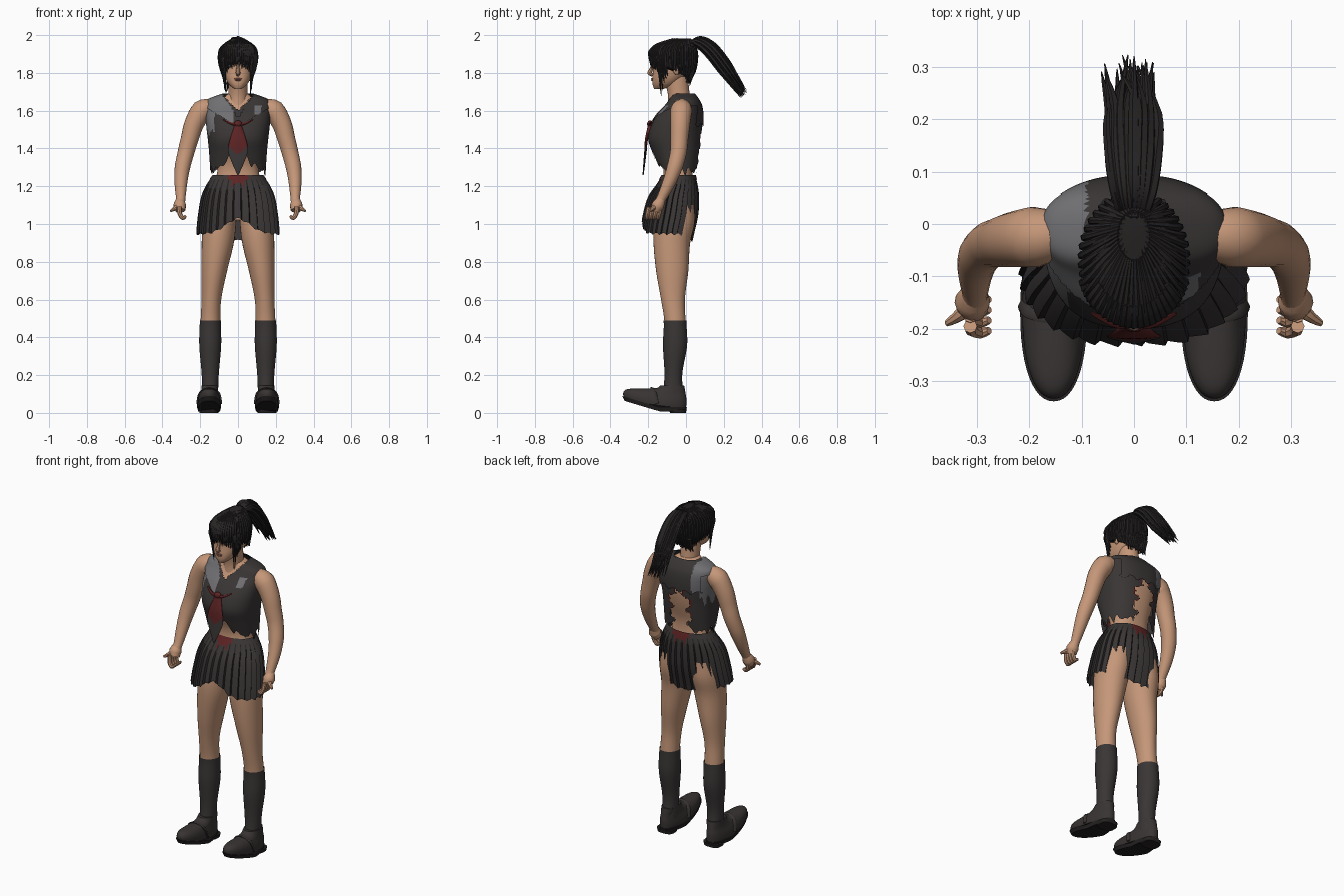
import bpy, bmesh, math, random
from mathutils import Vector

random.seed(4)
if "Cube" in bpy.data.objects:
    bpy.data.objects.remove(bpy.data.objects["Cube"])
FRONT = -math.pi / 2
parts = []


def material(name, r, g, b):
    m = bpy.data.materials.new(name)
    m.use_nodes = True
    m.diffuse_color = (r, g, b, 1)
    bsdf = m.node_tree.nodes["Principled BSDF"]
    bsdf.inputs["Base Color"].default_value = (r, g, b, 1)
    bsdf.inputs["Roughness"].default_value = 0.8
    return m


skin = material("skin", .56, .31, .19)
cloth = material("dark cloth", .042, .036, .036)
fold = material("fold black", .018, .015, .015)
grey = material("worn grey", .16, .16, .17)
red = material("dark red", .11, .017, .017)
hair = material("hair", .02, .017, .017)
leather = material("shoe leather", .04, .034, .033)
lip = material("lips", .34, .13, .1)
white = material("eye white", .5, .46, .43)


def finish(bm, name, mats, rule=None, mirror=False):
    bmesh.ops.recalc_face_normals(bm, faces=bm.faces[:])
    if rule:
        for f in bm.faces:
            f.material_index = rule(f.calc_center_median())
    me = bpy.data.meshes.new(name)
    bm.to_mesh(me)
    bm.free()
    for m in mats:
        me.materials.append(m)
    ob = bpy.data.objects.new(name, me)
    bpy.context.collection.objects.link(ob)
    if mirror:
        ob.modifiers.new("Mirror", 'MIRROR').use_clip = False
    parts.append(ob)
    return ob


def at(prof, z):
    """Smoothly interpolate a profile of (z, centre x, half width, front y, back y)."""
    z = min(max(z, prof[0][0]), prof[-1][0])
    i = next(k for k in range(len(prof) - 1) if z <= prof[k + 1][0])
    a, b = prof[i], prof[i + 1]
    o, c = prof[max(i - 1, 0)], prof[min(i + 2, len(prof) - 1)]
    d = b[0] - a[0]
    u = (z - a[0]) / d
    out = []
    for k in range(1, 5):
        m0 = (b[k] - o[k]) / (b[0] - o[0]) * d
        m1 = (c[k] - a[k]) / (c[0] - a[0]) * d
        e = b[k] - a[k]
        out.append(a[k] + u * (m0 + u * (3 * e - 2 * m0 - m1 + u * (m0 + m1 - 2 * e))))
    return out


def surf(prof, t, z, off=0, p=1):
    cx, rx, yf, yb = at(prof, z)
    c, s = (math.copysign(abs(v) ** p, v) for v in (math.cos(t), math.sin(t)))
    return Vector((cx + (rx + off) * c, (yf + yb) / 2 + ((yb - yf) / 2 + off) * s, z))


def shell(name, prof, mats, z0=None, z1=None, n=48, rows=24, off=0, p=1,
          warp=None, keep=None, rule=None, cap=False, mirror=False):
    lo = z0 if callable(z0) else lambda t: prof[0][0] if z0 is None else z0
    hi = prof[-1][0] if z1 is None else z1
    bm = bmesh.new()
    rings = []
    for j in range(rows + 1):
        ring = []
        for i in range(n):
            t = 2 * math.pi * i / n
            z = lo(t) + (hi - lo(t)) * j / rows
            v = surf(prof, t, z, off(t, z) if callable(off) else off, p)
            ring.append(bm.verts.new(warp(v) if warp else v))
        rings.append(ring)
    for a, b in zip(rings, rings[1:]):
        for i in range(n):
            bm.faces.new((a[i], a[(i + 1) % n], b[(i + 1) % n], b[i]))
    if cap:
        bm.faces.new(rings[0][::-1])
        bm.faces.new(rings[-1])
    if keep:
        bad = [f for f in bm.faces if not keep(f.calc_center_median())]
        bmesh.ops.delete(bm, geom=bad, context='FACES')
    return finish(bm, name, mats, rule, mirror)


def tube(bm, pts, radii, n=8, sub=4, flat=1):
    """Tapered tube along a smoothed path."""
    P = [Vector(q) for q in pts]
    path, rad = [], []
    for i in range(len(P) - 1):
        o, c = P[max(i - 1, 0)], P[min(i + 2, len(P) - 1)]
        for k in range(sub + (i == len(P) - 2)):
            u = k / sub
            m0, m1, e = (P[i + 1] - o) / 2, (c - P[i]) / 2, P[i + 1] - P[i]
            path.append(P[i] + u * (m0 + u * (3 * e - 2 * m0 - m1 + u * (m0 + m1 - 2 * e))))
            rad.append(radii[i] + (radii[i + 1] - radii[i]) * u)
    side, rings = None, []
    for i, q in enumerate(path):
        d = (path[min(i + 1, len(path) - 1)] - path[max(i - 1, 0)]).normalized()
        side = d.orthogonal() if side is None else side - d * side.dot(d)
        side.normalize()
        up = d.cross(side)
        angles = [2 * math.pi * k / n for k in range(n)]
        rings.append([bm.verts.new(q + rad[i] * (side * math.cos(a) + up * math.sin(a) * flat)) for a in angles])
    for a, b in zip(rings, rings[1:]):
        for k in range(n):
            bm.faces.new((a[k], a[(k + 1) % n], b[(k + 1) % n], b[k]))
    bm.faces.new(rings[0][::-1])
    bm.faces.new(rings[-1])


def ball(name, centre, size, mat, mirror=False):
    bm = bmesh.new()
    bmesh.ops.create_uvsphere(bm, u_segments=16, v_segments=10, radius=1)
    for v in bm.verts:
        v.co = Vector(centre) + v.co * Vector(size)
    finish(bm, name, [mat], mirror=mirror)


# Body, neck and head
body = [(1.02, 0, .15, -.16, .04), (1.12, 0, .16, -.15, .05), (1.25, 0, .115, -.12, .035),
        (1.32, 0, .108, -.125, .035), (1.42, 0, .13, -.165, .06), (1.5, 0, .145, -.165, .073),
        (1.58, 0, .15, -.13, .073), (1.64, 0, .135, -.09, .06), (1.67, 0, .08, -.08, .035), (1.69, 0, .05, -.08, .02)]
shell("torso", body, [skin], p=.85, cap=True)
neck = [(1.6, 0, .06, -.1, .03), (1.68, 0, .052, -.095, .02), (1.78, 0, .052, -.12, .01)]
shell("neck", neck, [skin], rows=8, n=24)
face = [(1.715, 0, .02, -.168, -.12), (1.735, 0, .045, -.176, -.06), (1.77, 0, .066, -.178, -.02),
        (1.82, 0, .077, -.174, .02), (1.88, 0, .08, -.178, .04), (1.93, 0, .07, -.16, .03), (1.96, 0, .03, -.11, 0)]
shell("head", face, [skin], p=.85, cap=True)
eye = surf(face, FRONT + .4, 1.838, p=.85)
ball("eye_white", eye, (.014, .005, .0065), white, True)
ball("iris", eye + Vector((0, -.003, 0)), (.006, .004, .006), fold, True)
ball("upper_lip", (0, -.176, 1.769), (.02, .008, .004), lip)
ball("lower_lip", (0, -.176, 1.762), (.016, .009, .005), lip)
ball("ear", (.078, -.05, 1.82), (.01, .018, .03), skin, True)
bm = bmesh.new()
tube(bm, [(0, -.172, 1.85), (0, -.186, 1.815), (0, -.192, 1.8), (0, -.176, 1.788)], [.007, .01, .013, .008])
finish(bm, "nose", [skin])
bm = bmesh.new()
for z, r in ((1.846, .003), (1.862, .0035)):
    tube(bm, [surf(face, FRONT + a, z, .002, .85) for a in (.2, .4, .6)], [r, r, r / 2], n=6)
finish(bm, "lashes_and_brows", [fold], mirror=True)

# Arms with curled fingers
bm = bmesh.new()
tube(bm, [(.14, -.02, 1.615), (.19, -.025, 1.6), (.232, -.03, 1.53), (.256, -.035, 1.45), (.275, -.04, 1.38),
          (.294, -.06, 1.3), (.302, -.09, 1.22), (.303, -.128, 1.14), (.305, -.145, 1.11)],
     [.045, .058, .052, .047, .044, .041, .034, .025, .024], n=20)
tube(bm, [(.305, -.13, 1.13), (.308, -.148, 1.1), (.304, -.162, 1.07)], [.022, .034, .026], n=14)
for k in range(4):
    y = -.135 - .02 * k
    tube(bm, [(.312, y, 1.09), (.308, y - .008, 1.055), (.292, y - .012, 1.032), (.276, y - .008, 1.042)],
         [.013, .012, .011, .007])
tube(bm, [(.31, -.15, 1.1), (.33, -.172, 1.085), (.357, -.19, 1.068)], [.014, .013, .006])
finish(bm, "arm", [skin], mirror=True)

# Legs, socks and shoes
leg = [(.08, .148, .038, -.12, -.015), (.2, .147, .041, -.11, -.024), (.36, .147, .054, -.118, .002),
       (.48, .146, .052, -.114, -.002), (.6, .141, .052, -.132, -.006), (.75, .126, .068, -.158, .012),
       (.9, .107, .085, -.172, .022), (1, .1, .09, -.17, .045), (1.1, .09, .085, -.15, .045)]
shell("leg", leg, [skin], z0=.45, n=32, mirror=True)
shell("sock", leg, [cloth], z1=.49, off=.004, n=32, mirror=True)


def toe_lift(v):
    return v + Vector((0, 0, .3 * max(0, -v.y - .14)))


shoe = [(.025, .153, .058, -.33, 0), (.05, .153, .06, -.332, .002), (.075, .153, .056, -.31, .002),
        (.1, .152, .048, -.24, -.002), (.125, .15, .044, -.16, -.006), (.145, .149, .043, -.135, -.01)]
sole = [(.008, .153, .058, -.325, 0), (.03, .153, .064, -.338, .004)]
heel = [(0, .153, .05, -.085, 0), (.02, .153, .054, -.09, .003)]
shell("shoe", shoe, [leather], warp=toe_lift, rows=14, p=.9, cap=True, mirror=True)
shell("sole", sole, [fold], warp=toe_lift, rows=2, p=.9, cap=True, mirror=True)
shell("heel", heel, [fold], rows=2, p=.7, cap=True, mirror=True)
bm = bmesh.new()
tube(bm, [(.095, -.15, .05), (.107, -.165, .105), (.153, -.175, .128), (.198, -.165, .105), (.211, -.15, .05)],
     [.016] * 5, flat=.4)
finish(bm, "shoe_strap", [leather], mirror=True)

# Pleated skirt with ragged hem
skirt = [(.88, 0, .215, -.235, .025), (.95, 0, .217, -.24, .04), (1.05, 0, .208, -.225, .062),
         (1.15, 0, .19, -.195, .066), (1.21, 0, .165, -.155, .06), (1.26, 0, .13, -.125, .048)]
PLEATS = 30


def phase(t):
    return (t * PLEATS / (2 * math.pi) + .01) % 1


def skirt_hem(t):
    s = math.sin(t)
    arch = .08 * math.exp(-(math.cos(t) / .42) ** 2) if s < 0 else -.035 * s ** 4
    return .94 + arch + .012 * abs(math.sin(11 * t))


def pleat(t, z):
    return .011 * (phase(t) - .5) * min(1, (1.26 - z) * 8)


def skirt_rule(c):
    if abs(c.x) < .035 and c.z > 1.215 - .4 * abs(c.x):
        return 2
    _, rx, yf, yb = at(skirt, c.z)
    t = math.atan2((c.y - (yf + yb) / 2) / (yb - yf) * 2, c.x / rx)
    return 1 if phase(t) > .84 else 0


shell("skirt", skirt, [cloth, fold, red], z0=skirt_hem, n=PLEATS * 6, rows=16, off=pleat, rule=skirt_rule)
shell("waistband", skirt, [cloth, red], z0=1.235, z1=1.26, off=.004, rows=3,
      rule=lambda c: 1 if abs(c.x) < .06 else 0)

# Torn sleeveless blouse, open at the neck and back
shirt = [(1.25, 0, .145, -.13, .055), (1.38, 0, .153, -.178, .073), (1.45, 0, .16, -.2, .08),
         (1.52, 0, .168, -.185, .085), (1.58, 0, .172, -.15, .085), (1.63, 0, .17, -.105, .077),
         (1.66, 0, .155, -.085, .062), (1.69, 0, .075, -.075, .04)]


def shirt_hem(t):
    arch = .085 * math.exp(-(math.cos(t) / .5) ** 2) if math.sin(t) < 0 else 0
    return 1.26 + arch + .035 * abs(math.sin(6.5 * t + 1)) + .012 * math.sin(17 * t)


def hole(c):
    return .055 + .014 * math.sin(c.z * 70) + .008 * math.sin(c.z * 150) - max(0, c.z - 1.46) * .5


def shirt_keep(c):
    if c.y < -.02:
        return c.z < 1.6 + abs(c.x)
    return c.z > 1.55 or abs(c.x + .01) > hole(c)


def shirt_rule(c):
    if c.y > 0 and 1.38 < c.z < 1.55 and abs(c.x + .01) < hole(c) + .01:
        return 2
    return 1 if c.x < -.125 and c.z > 1.47 + .03 * math.sin(c.x * 200 + c.y * 60) else 0


shell("blouse", shirt, [cloth, grey, red], z0=shirt_hem, n=128, rows=48, p=.85, keep=shirt_keep, rule=shirt_rule)


def collar_keep(c):
    x = abs(c.x)
    if c.y < -.02:
        return 1.515 + .6 * x < c.z < 1.56 + 1.6 * x
    return c.z > 1.525 + .01 * math.sin(c.x * 90) and (x < .14 or c.z > 1.63)


def collar_rule(c):
    if c.x < -.02 and c.y < -.02 or c.x < -.09:
        return 1
    return 1 if c.x > .085 and c.x < .125 and c.y < -.02 and 1.58 < c.z < 1.63 else 0


shell("sailor_collar", shirt, [cloth, grey], z0=1.5, n=128, rows=40, off=.008, p=.85,
      keep=collar_keep, rule=collar_rule)

# Neckerchief
tie = [(1.26, 0, .003, -.23, -.224), (1.32, 0, .03, -.226, -.216), (1.385, 0, .052, -.221, -.208),
       (1.45, 0, .042, -.217, -.2), (1.53, 0, .016, -.2, -.17)]
shell("neckerchief", tie, [red, cloth], n=24, cap=True, rule=lambda c: 1 if c.z < 1.37 + abs(c.x) * .8 else 0)
ball("neckerchief_knot", (0, -.19, 1.53), (.022, .016, .018), red)
bm = bmesh.new()
tube(bm, [(0, -.195, 1.525), (.04, -.19, 1.533), (.08, -.17, 1.553)], [.01, .008, .004], flat=.6)
finish(bm, "neckerchief_tails", [red], mirror=True)

# Hair: cap, combed strands, fringe, side locks and ponytail
scalp = [(1.75, 0, .06, -.13, .02), (1.8, 0, .085, -.17, .042), (1.86, 0, .098, -.188, .055),
         (1.92, 0, .094, -.182, .054), (1.96, 0, .066, -.135, .04), (1.982, 0, .025, -.06, .02)]


def hairline(t):
    s = math.sin(t)
    return 1.87 if s < -.55 else 1.83 - .06 * max(0, s + .2)


shell("hair_cap", scalp, [hair], z0=hairline, n=96, cap=True, off=lambda t, z: .003 * math.sin(24 * t))
bm = bmesh.new()
for k in range(44):
    t = 2 * math.pi * k / 44
    lo = hairline(t) - random.uniform(0, .025)
    zs = [lo + (1.98 - lo) * u for u in (0, .25, .5, .75, 1)]
    tube(bm, [surf(scalp, t + .06 * math.sin(9 * z), z, .001) for z in zs], [.002, .007, .008, .007, .004], n=6, sub=3)
finish(bm, "combed_strands", [hair])
bm = bmesh.new()
for k in range(17):
    t = FRONT + (k - 8) * .115
    low = 1.85 - .012 * abs(k - 8) / 2 - random.uniform(0, .015)
    tube(bm, [surf(scalp, t, 1.95), surf(scalp, t, 1.91, .004), surf(scalp, t, low, .002)], [.008, .011, .002], n=6)
for side in (-1, 1):
    for k in range(5):
        t = FRONT + side * (.85 + .09 * k)
        low = 1.69 + .025 * k + random.uniform(-.015, .015)
        mid = surf(scalp, t, 1.82, .004)
        tip = Vector((mid.x * .92, mid.y + .012, low))
        tube(bm, [surf(scalp, t, 1.92), surf(scalp, t, 1.87, .004), mid, tip], [.007, .01, .008, .001], n=6)
for k in range(9):
    x = (k - 4) * .013
    tube(bm, [(x, .04, 1.82), (x, .025, 1.77), (x * 1.2, .02, 1.73 + random.uniform(0, .03))], [.01, .009, .001], n=6)
finish(bm, "fringe_and_locks", [hair])
bm = bmesh.new()
spine = [(.005, 1.945), (.055, 1.968), (.125, 1.925), (.205, 1.825), (.295, 1.7)]
spread = (.35, .75, 1, 1.05, .75)
for k in range(54):
    a, r = random.uniform(0, 2 * math.pi), math.sqrt(random.random())
    reach = random.uniform(-.05, .02)
    flare = random.uniform(-.03, .03)
    pts = []
    for i, (y, z) in enumerate(spine):
        w = r * math.sin(a) * .038 * spread[i]
        end = (i == 4)
        pts.append((r * math.cos(a) * .047 * spread[i] + end * flare, y + w * .7 + end * reach * .7,
                    z + w * .6 - end * reach))
    tube(bm, pts, [.008, .011, .012, .01, .001], n=6)
finish(bm, "ponytail", [hair])
bm = bmesh.new()
tube(bm, [(0, -.005, 1.935), (0, .03, 1.962)], [.03, .028], n=14)
finish(bm, "hair_tie", [fold])

# Shading
bpy.ops.object.select_all(action='DESELECT')
for ob in parts:
    ob.select_set(True)
bpy.context.view_layer.objects.active = parts[0]
bpy.ops.object.shade_smooth_by_angle(angle=math.radians(40))
